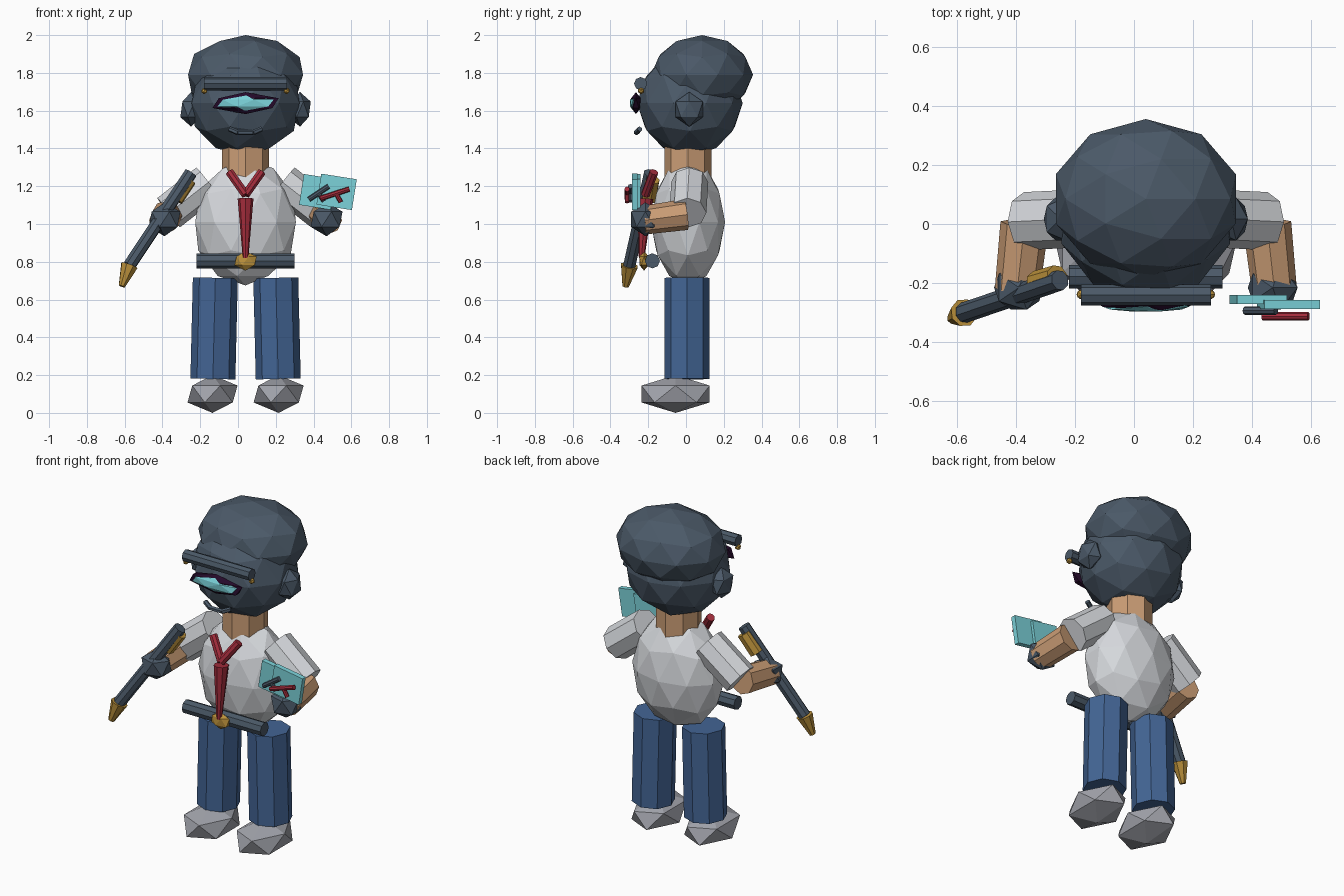
import bpy
import math
from mathutils import Vector

cube = bpy.data.objects.get("Cube")
if cube:
    bpy.data.objects.remove(cube, do_unlink=True)


def material(name, rgb):
    m = bpy.data.materials.new(name)
    m.use_nodes = True
    m.diffuse_color = (*rgb, 1)
    m.node_tree.nodes["Principled BSDF"].inputs["Base Color"].default_value = (*rgb, 1)
    return m


SLATE = material("dark slate", (0.07, 0.1, 0.138))
WHITE = material("shirt white", (0.67, 0.69, 0.72))
SKIN = material("skin", (0.6, 0.34, 0.18))
BLUE = material("trouser blue", (0.056, 0.13, 0.3))
TEAL = material("teal", (0.2, 0.65, 0.7))
RED = material("red", (0.37, 0.026, 0.045))
GOLD = material("gold", (0.51, 0.29, 0.045))
PURPLE = material("dark purple", (0.018, 0.003, 0.023))
GREY = material("shoe grey", (0.36, 0.37, 0.41))
MID = 0.04  # centre line of the body


def finish(name, mat):
    ob = bpy.context.object
    ob.name = name
    ob.data.name = name
    ob.data.materials.append(mat)
    return ob


def ball(name, mat, centre, radii, detail=1):
    """Faceted ellipsoid."""
    bpy.ops.mesh.primitive_ico_sphere_add(subdivisions=detail, radius=1, location=centre)
    bpy.context.object.scale = radii
    return finish(name, mat)


def limb(name, mat, a, b, r1, r2=None, sides=8):
    """Tapered prism running from a to b."""
    a, b = Vector(a), Vector(b)
    bpy.ops.mesh.primitive_cone_add(vertices=sides, radius1=r1, radius2=r1 if r2 is None else r2,
                                    depth=(b - a).length, location=(a + b) / 2)
    bpy.context.object.rotation_euler = (b - a).to_track_quat("Z", "Y").to_euler()
    return finish(name, mat)


def card(name, x, y, width):
    bpy.ops.mesh.primitive_cube_add(size=1, location=(x, y, 1.17))
    ob = bpy.context.object
    ob.scale = (width, 0.03, 0.165)
    ob.rotation_euler.y = math.radians(9)
    finish(name, TEAL)


# Head, hair and neck
ball("head", SLATE, (MID, 0.02, 1.64), (0.3, 0.28, 0.28), 2)
ball("hair", SLATE, (MID, 0.085, 1.79), (0.32, 0.27, 0.21), 2)
limb("neck", SKIN, (MID, 0.01, 1.22), (MID, 0.01, 1.42), 0.125)

# Face
ball("eye_rim", PURPLE, (MID, -0.265, 1.64), (0.196, 0.03, 0.058))
ball("eye", TEAL, (MID, -0.279, 1.64), (0.166, 0.02, 0.04))
limb("brow_bar", SLATE, (MID - 0.22, -0.24, 1.743), (MID + 0.22, -0.24, 1.743), 0.035)
mouth = [(-0.085, -0.245, 1.503), (-0.04, -0.262, 1.484), (0.04, -0.262, 1.484), (0.085, -0.245, 1.503)]
for i in range(3):
    ends = [(MID + x, y, z) for x, y, z in mouth[i:i + 2]]
    limb(f"mouth_{i + 1}", SLATE, *ends, 0.014, sides=6)

# Body, tie and belt
ball("torso", WHITE, (MID, 0.01, 1.01), (0.28, 0.197, 0.335), 2)
limb("tie", RED, (MID, -0.215, 1.135), (MID, -0.235, 0.82), 0.042, 0.015)
limb("belt", SLATE, (MID - 0.26, -0.178, 0.805), (MID + 0.26, -0.178, 0.805), 0.04)
ball("buckle", GOLD, (MID, -0.222, 0.805), (0.066, 0.028, 0.052))

# Paired parts
for side, s in (("right", -1), ("left", 1)):
    ball(side + "_ear", SLATE, (MID + s * 0.288, 0.017, 1.607), (0.064, 0.085, 0.092))
    ball(side + "_brow_stud", GOLD, (MID + s * 0.218, -0.238, 1.705), (0.018, 0.018, 0.018))
    limb(side + "_collar", RED, (MID + s * 0.085, -0.17, 1.275), (MID, -0.215, 1.155), 0.024)
    limb(side + "_sleeve", WHITE, (MID + s * 0.2, 0.02, 1.222), (MID + s * 0.407, 0.01, 1.06), 0.098)
    limb(side + "_forearm", SKIN, (MID + s * 0.41, 0, 1.05), (MID + s * 0.435, -0.225, 1.02), 0.082, 0.076)
    ball(side + "_hand", SLATE, (MID + s * 0.429, -0.215, 1.025), (0.094, 0.088, 0.09))
    limb(side + "_leg", BLUE, (MID + s * 0.173, 0.005, 0.18), (MID + s * 0.16, 0.005, 0.715), 0.119)
    ball(side + "_shoe", GREY, (MID + s * 0.175, -0.055, 0.1), (0.148, 0.212, 0.1))

# Staff in the right hand
top, low, tip = (-0.25, -0.19, 1.27), (-0.575, -0.3, 0.78), (-0.615, -0.32, 0.67)
limb("staff", SLATE, top, low, 0.035)
limb("staff_tip", GOLD, low, tip, 0.048, 0.018)
limb("staff_collar", GOLD, (-0.26, -0.18, 1.235), (-0.33, -0.2, 1.13), 0.042)

# Cards and their markers in the left hand
card("inner_card", 0.42, -0.255, 0.17)
card("outer_card", 0.522, -0.272, 0.19)
limb("dark_marker", SLATE, (0.375, -0.293, 1.13), (0.48, -0.293, 1.2), 0.014)
limb("dark_marker_leg", SLATE, (0.425, -0.293, 1.165), (0.455, -0.293, 1.12), 0.012)
limb("red_marker", RED, (0.435, -0.312, 1.135), (0.59, -0.312, 1.185), 0.014)
limb("red_marker_leg", RED, (0.52, -0.312, 1.16), (0.545, -0.312, 1.115), 0.012)
